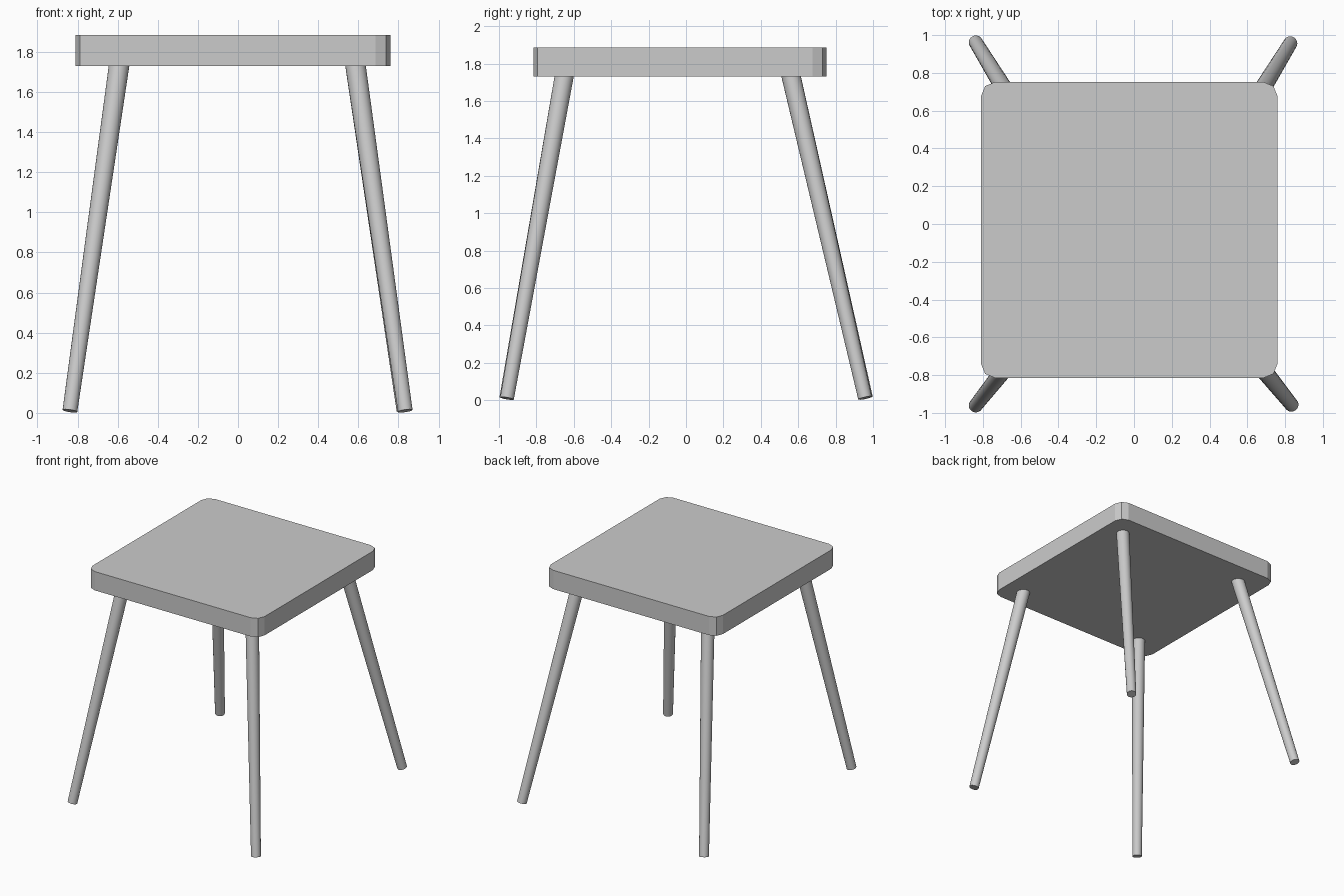
import bpy, bmesh
from mathutils import Vector, Matrix

if "Cube" in bpy.data.objects:
    bpy.data.objects.remove(bpy.data.objects["Cube"])


def add_object(name, bm):
    mesh = bpy.data.meshes.new(name)
    bm.to_mesh(mesh)
    bm.free()
    obj = bpy.data.objects.new(name, mesh)
    bpy.context.collection.objects.link(obj)
    return obj


# Seat: slab with bevelled vertical corners
x0, x1, y0, y1, z0, z1 = -0.81, 0.76, -0.815, 0.752, 1.73, 1.885
bm = bmesh.new()
bmesh.ops.create_cube(bm, size=1)
bmesh.ops.scale(bm, verts=bm.verts, vec=(x1 - x0, y1 - y0, z1 - z0))
bmesh.ops.translate(bm, verts=bm.verts,
                    vec=((x0 + x1) / 2, (y0 + y1) / 2, (z0 + z1) / 2))
uprights = [e for e in bm.edges
            if abs(e.verts[0].co.z - e.verts[1].co.z) > 0.1]
bmesh.ops.bevel(bm, geom=uprights, offset=0.075, segments=2, profile=0.5,
                affect='EDGES')
add_object("seat", bm)


# Splayed round legs, tapering towards the foot
def leg(name, foot, top):
    foot, top = Vector(foot), Vector(top)
    axis = top - foot
    bm = bmesh.new()
    bmesh.ops.create_cone(bm, cap_ends=True, segments=24, radius1=0.037,
                          radius2=0.051, depth=axis.length)
    turn = axis.to_track_quat('Z', 'Y').to_matrix().to_4x4()
    bm.transform(Matrix.Translation((foot + top) / 2) @ turn)
    for f in bm.faces:
        f.smooth = len(f.verts) == 4
    for e in bm.edges:
        e.smooth = all(f.smooth for f in e.link_faces)
    add_object(name, bm)


leg("front_left_leg", (-0.838, -0.961, 0.01), (-0.592, -0.65, 1.74))
leg("front_right_leg", (0.834, -0.957, 0.01), (0.585, -0.65, 1.74))
leg("back_left_leg", (-0.838, 0.962, 0.012), (-0.592, 0.56, 1.74))
leg("back_right_leg", (0.828, 0.957, 0.012), (0.585, 0.56, 1.74))
